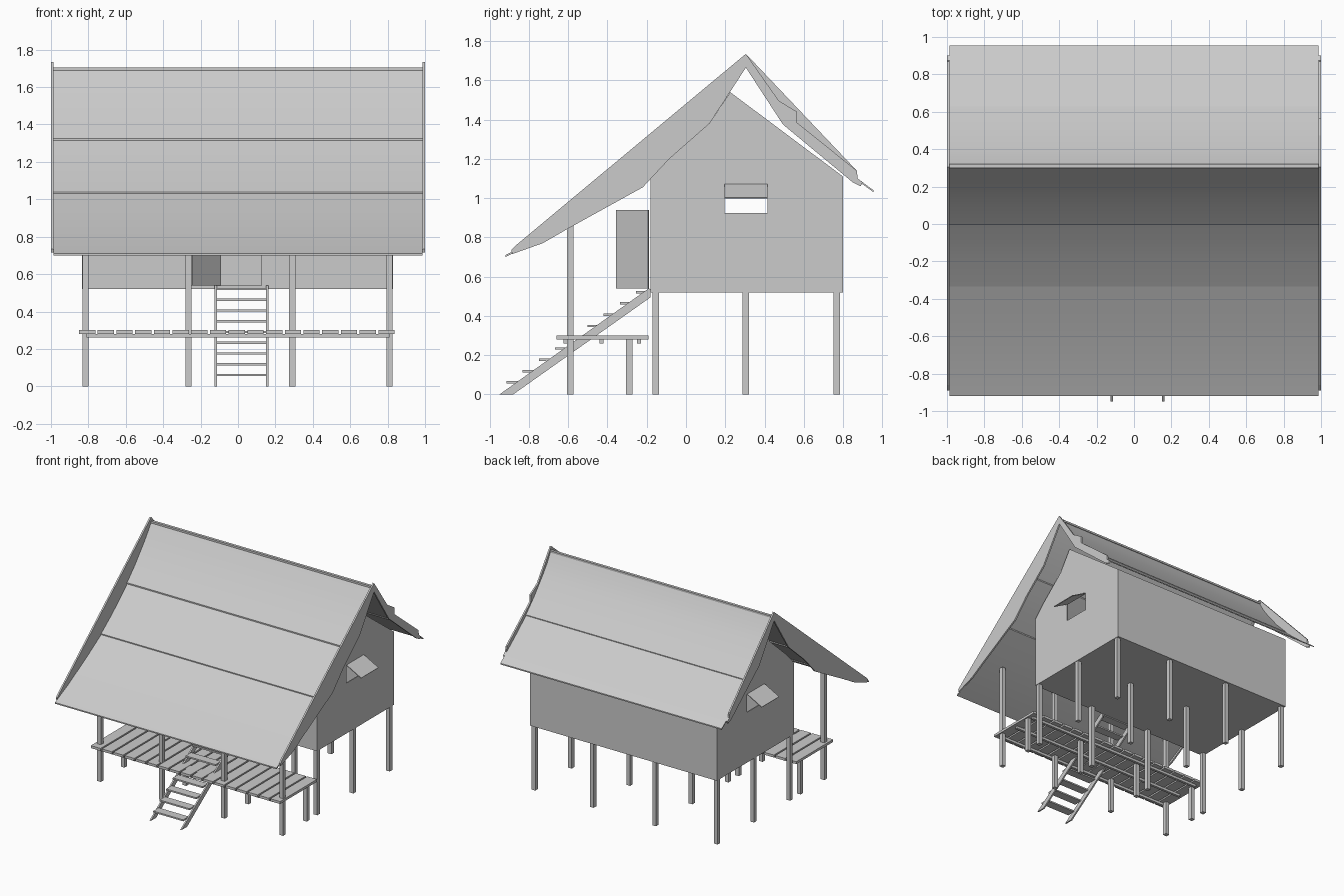
import bpy, bmesh
from math import atan2
from mathutils import Matrix, Vector

old = bpy.data.objects.get("Cube")
if old:
    bpy.data.objects.remove(old, do_unlink=True)

GREY = (0.6, 0.6, 0.6, 1)
wood = bpy.data.materials.new("weathered_grey")
wood.use_nodes = True
wood.diffuse_color = GREY
wood.node_tree.nodes["Principled BSDF"].inputs["Base Color"].default_value = GREY


def finish(name, bm):
    bmesh.ops.recalc_face_normals(bm, faces=bm.faces[:])
    mesh = bpy.data.meshes.new(name)
    bm.to_mesh(mesh)
    bm.free()
    mesh.materials.append(wood)
    ob = bpy.data.objects.new(name, mesh)
    bpy.context.collection.objects.link(ob)
    return ob


def add_box(bm, lo, hi):
    lo, hi = Vector(lo), Vector(hi)
    m = Matrix.Translation((lo + hi) / 2) @ Matrix.Diagonal((*(hi - lo), 1))
    bmesh.ops.create_cube(bm, size=1, matrix=m)


def boxes(name, items):
    bm = bmesh.new()
    for lo, hi in items:
        add_box(bm, lo, hi)
    return finish(name, bm)


def prism(name, profile, x0, x1):
    """Extrude a (y, z) outline along x."""
    bm = bmesh.new()
    face = bm.faces.new([bm.verts.new((x0, y, z)) for y, z in profile])
    new = bmesh.ops.extrude_face_region(bm, geom=[face])["geom"]
    bmesh.ops.translate(bm, vec=(x1 - x0, 0, 0),
                        verts=[v for v in new if isinstance(v, bmesh.types.BMVert)])
    return finish(name, bm)


def activate(ob):
    bpy.ops.object.select_all(action='DESELECT')
    ob.select_set(True)
    bpy.context.view_layer.objects.active = ob


def cut(ob, cutter):
    cutter.hide_render = True
    mod = ob.modifiers.new("cut", 'BOOLEAN')
    mod.operation, mod.solver, mod.object = 'DIFFERENCE', 'EXACT', cutter
    activate(ob)
    bpy.ops.object.modifier_apply(modifier=mod.name)
    bpy.data.objects.remove(cutter, do_unlink=True)


# House walls and floor, open under the roof
T = 0.008
house = prism("house_walls", [(-0.18, 0.52), (0.8, 0.52), (0.8, 1.11), (0.225, 1.54),
                              (0.12, 1.38), (-0.085, 1.2), (-0.18, 1.1)], -0.835, 0.83)
cut(house, prism("room_cutter", [(-0.18 + T, 0.53), (0.8 - T, 0.53), (0.8 - T, 1.9),
                                 (-0.18 + T, 1.9)], -0.835 + T, 0.83 - T))
cut(house, boxes("window_cutter", [((-1.2, 0.195, 0.925), (1.2, 0.415, 1.07))]))
cut(house, boxes("door_cutter", [((-0.095, -0.3, 0.54), (0.125, -0.1, 0.94))]))

# Propped window flaps and the open door
for side, x in (("left", 0.83), ("right", -0.835)):
    s = 1 if x > 0 else -1
    flap = boxes("window_flap_" + side, [((0, 0.195, -0.003), (0.148, 0.415, 0.003))])
    flap.location = (x, 0, 1.07)
    flap.rotation_euler.y = atan2(0.07, s * 0.13)
door = boxes("door", [((0, -0.004, 0.54), (0.223, 0.004, 0.94))])
door.location = (-0.095, -0.19, 0)
door.rotation_euler.z = atan2(-0.165, -0.15)

# Roof sheets, lapped from eaves to ridge
sheets = {
    "roof_front_top": [(0.31, 1.7), (0.25, 1.615), (0.2, 1.55), (0.1, 1.43), (-0.003, 1.325)],
    "roof_front_middle": [(0.01, 1.325), (-0.08, 1.242), (-0.2, 1.14), (-0.333, 1.04)],
    "roof_front_bottom": [(-0.32, 1.04), (-0.5, 0.93), (-0.75, 0.79), (-0.92, 0.71)],
    "roof_back_top": [(0.31, 1.7), (0.36, 1.615), (0.42, 1.535), (0.52, 1.415), (0.628, 1.305)],
    "roof_back_bottom": [(0.615, 1.31), (0.72, 1.22), (0.84, 1.125), (0.955, 1.04)],
}
for name, pts in sheets.items():
    under = [(y, z - 0.01) for y, z in reversed(pts)]
    sheet = prism(name, pts + under, -0.987, 0.987)
    activate(sheet)
    bpy.ops.object.shade_smooth_by_angle(angle=0.5)
boxes("ridge_cap", [((-0.987, 0.3, 1.69), (0.987, 0.322, 1.705))])

# Bargeboards at both gable ends; the left rear one is worn
front = [(0.305, 1.735), (-0.86, 0.765), (-0.89, 0.735), (-0.885, 0.715), (-0.73, 0.77),
         (-0.6, 0.845), (-0.22, 1.055), (-0.085, 1.2), (0.12, 1.38), (0.305, 1.665)]
tail = [(0.87, 1.14), (0.875, 1.1), (0.9, 1.08), (0.89, 1.06), (0.85, 1.08),
        (0.494, 1.375), (0.305, 1.665)]
worn = [(0.473, 1.496), (0.565, 1.44), (0.565, 1.385)]
for side, x, extra in (("left", 0.987, worn), ("right", -1.0, [])):
    prism("front_bargeboard_" + side, front, x, x + 0.013)
    prism("back_bargeboard_" + side, [front[0]] + extra + tail, x, x + 0.013)

# Posts
POST_X = (-0.815, -0.265, 0.29, 0.81)
H = 0.0165


def posts(name, rows, top):
    boxes(name, [((x - H, y - H, 0), (x + H, y + H, top)) for x in POST_X for y in rows])


posts("porch_posts", (-0.59,), 0.86)
posts("deck_posts", (-0.288,), 0.28)
posts("house_posts", (-0.155, 0.305, 0.768), 0.525)

# Porch deck
N = 17
step = 1.7 / N
boxes("deck_planks", [((-0.85 + i * step, -0.66, 0.28), (-0.85 + (i + 1) * step - 0.013, -0.19, 0.3))
                      for i in range(N)])
boxes("deck_joists", [((-0.81, y - 0.01, 0.26), (0.81, y + 0.01, 0.281))
                      for y in (-0.615, -0.43, -0.24)])

# Steps
for side, x in (("left", 0.15), ("right", -0.125)):
    prism("stair_stringer_" + side, [(-0.95, 0), (-0.88, 0), (-0.18, 0.495), (-0.18, 0.535),
                                     (-0.19, 0.54)], x, x + 0.012)
treads = []
for i in range(9):
    y, z = -0.915 + i * 0.0825, 0.055 + i * 0.0575
    treads.append(((-0.115, y, z), (0.152, y + 0.07, z + 0.012)))
boxes("stair_treads", treads)
